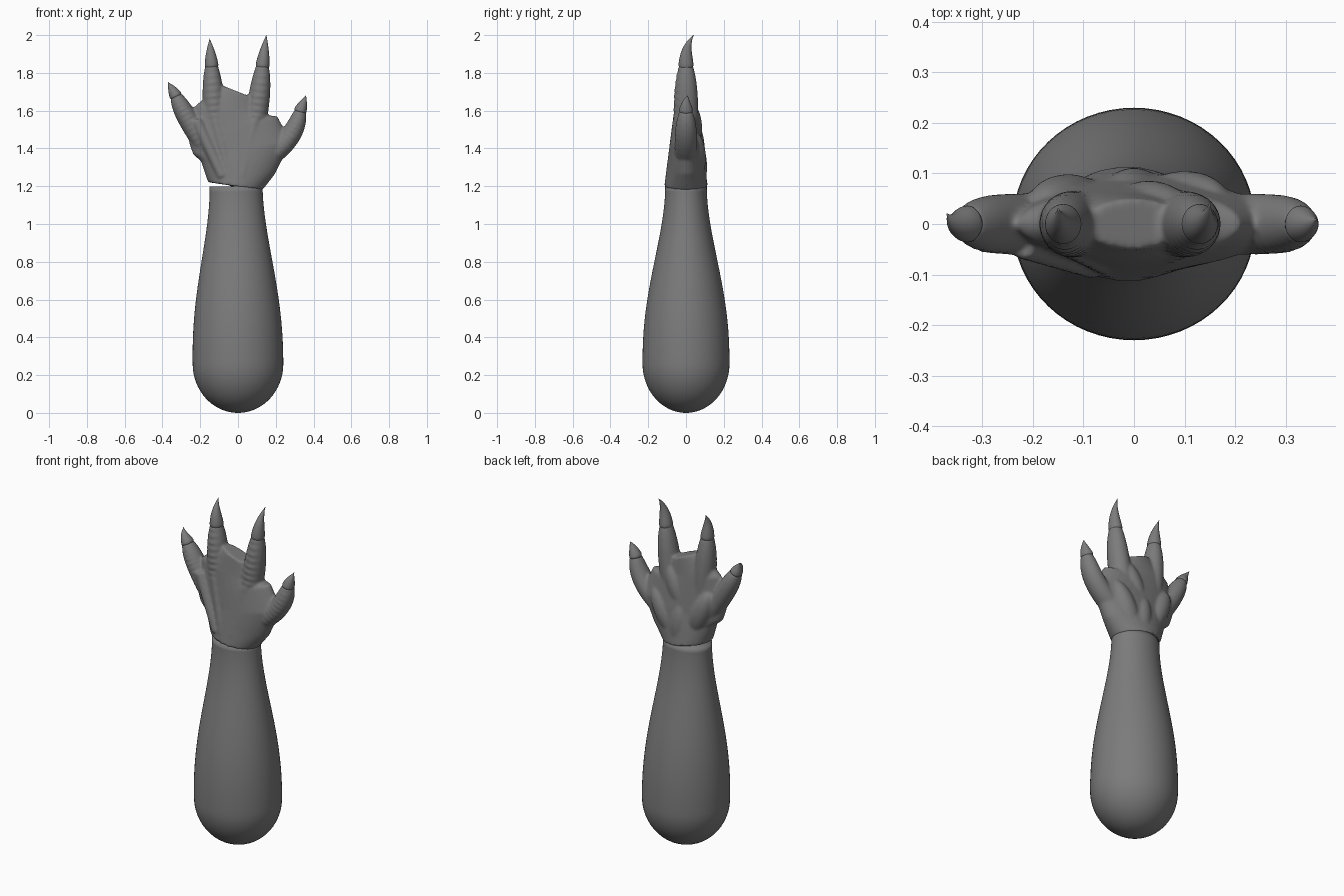
import bpy, bmesh, math
from mathutils import Vector, Matrix

default_cube = bpy.data.objects.get("Cube")
if default_cube:
    bpy.data.objects.remove(default_cube, do_unlink=True)

colour = (0.2, 0.2, 0.2, 1)
grey = bpy.data.materials.new("dark grey skin")
grey.use_nodes = True
grey.diffuse_color = colour
grey.node_tree.nodes["Principled BSDF"].inputs["Base Color"].default_value = colour


def fractions(count):
    """Evenly spaced values from zero to one."""
    return [k / count for k in range(count + 1)]


def loft(bm, stations, sides=32, fold=0):
    """Skin oval rings given as (centre, half width, half depth); fold wrinkles the front."""
    centres = [station[0] for station in stations]
    last = len(centres) - 1
    loops = []
    for k, (centre, width, depth) in enumerate(stations):
        along = centres[min(k + 1, last)] - centres[max(k - 1, 0)]
        side = Vector((along.z, 0, -along.x)).normalized()
        out = along.cross(side).normalized()
        loop = []
        for i in range(sides):
            angle = math.tau * i / sides
            across, front = math.cos(angle), math.sin(angle)
            crease = 1 + fold * math.sin(2 * k) * max(0, -front)
            point = centre + side * width * across + out * depth * front * crease
            loop.append(bm.verts.new(point))
        loops.append(loop)
    for lower, upper in zip(loops, loops[1:]):
        for i in range(sides):
            bm.faces.new((lower[i - 1], lower[i], upper[i], upper[i - 1]))
    bm.faces.new(loops[0])
    bm.faces.new(loops[-1])


def finish(name, bm):
    """Turn the mesh data into a smooth shaded object."""
    bmesh.ops.recalc_face_normals(bm, faces=bm.faces)
    mesh = bpy.data.meshes.new(name)
    bm.to_mesh(mesh)
    bm.free()
    mesh.materials.append(grey)
    mesh.shade_smooth()
    part = bpy.data.objects.new(name, mesh)
    bpy.context.collection.objects.link(part)
    return part


# Forearm: an egg-shaped elbow end, then an eased taper up to the wrist
elbow, wrist = 0.26, 1.2
stations = []
for t in fractions(16)[:-1]:
    angle = math.pi / 2 * t
    swell = max(math.sin(angle), 0.02)
    height = elbow * (1 - math.cos(angle))
    stations.append((Vector((0, 0, height)), 0.24 * swell, 0.23 * swell))
for t in fractions(32):
    s = t ** 1.2
    ease = s * s * (3 - 2 * s)
    centre = Vector((-0.01 * t, 0, elbow + (wrist - elbow) * t))
    stations.append((centre, 0.24 - 0.1 * ease, 0.23 - 0.12 * ease))
bm = bmesh.new()
loft(bm, stations, sides=64)
finish("forearm", bm)


def palm_depth(z):
    """The palm thins steadily from the wrist to the finger webs."""
    return 0.115 - 0.13 * (z - wrist)


# Palm: left and right edges, rising evenly from the wrist to the webs
edges = [(-0.16, 0.13), (-0.2, 0.2), (-0.24, 0.28), (-0.27, 0.22), (-0.23, 0.15), (-0.1, 0.1)]
stations = []
for k, (low, high) in enumerate(edges):
    z = wrist + k / 10
    stations.append((Vector(((low + high) / 2, 0, z)), (high - low) / 2, palm_depth(z)))
hand = bmesh.new()
loft(hand, stations)

# Cushions on the palm side, leaving creases between them
for x, z, lean in ((0.1, 1.35, 0.5), (0, 1.3, -0.1), (-0.13, 1.4, -0.4), (0.03, 1.5, 0.4)):
    place = Matrix.Translation((x, palm_depth(z) - 0.05, z))
    shape = Matrix.Rotation(lean, 4, 'Y') @ Matrix.Diagonal((0.06, 0.06, 0.15, 1))
    bmesh.ops.create_uvsphere(hand, u_segments=24, v_segments=16, radius=1, matrix=place @ shape)


def digit(name, base, bend, root, tip, radius, hook):
    """A finger merged into the hand and a claw hooked toward the palm."""
    base, bend, root, tip = (Vector((x, 0, z)) for x, z in (base, bend, root, tip))
    flesh = []
    for t in fractions(40):
        centre = base.lerp(bend, t).lerp(bend.lerp(root, t), t)
        width = radius * (1 - 0.45 * t ** 5)
        flesh.append((centre, width, width * 1.1))
    loft(hand, flesh, fold=0.06)
    claw = []
    for t in fractions(20):
        centre = root.lerp(tip, t) + Vector((0, hook * t ** 3, 0))
        width = 0.6 * radius * max(1 - t ** 1.5, 0.04)
        claw.append((centre, width, width * 1.1))
    claw.insert(0, (root.lerp(tip, -0.2), radius / 2, radius / 2))
    bm = bmesh.new()
    loft(bm, claw)
    finish(name, bm)


# Four digits, from the outer finger across to the thumb
digit("outer_claw", (-0.15, 1.38), (-0.27, 1.55), (-0.33, 1.68), (-0.37, 1.75), 0.055, 0.02)
digit("second_claw", (-0.1, 1.4), (-0.13, 1.6), (-0.14, 1.84), (-0.15, 1.98), 0.06, 0.03)
digit("third_claw", (0.06, 1.4), (0.11, 1.6), (0.13, 1.84), (0.15, 2), 0.06, 0.04)
digit("thumb_claw", (0.12, 1.33), (0.3, 1.43), (0.33, 1.6), (0.36, 1.68), 0.055, 0.01)

# Bones fanning out under the back of the hand
for foot, knuckle in ((-0.08, -0.22), (-0.04, -0.12), (0.02, 0.09)):
    bone = []
    for t in fractions(12):
        z = wrist + 0.05 + 0.3 * t
        centre = Vector((foot + (knuckle - foot) * t, 0.03 - palm_depth(z), z))
        bone.append((centre, 0.03, 0.03))
    loft(hand, bone)

# Blend palm, fingers and cushions into one soft surface
clawed_hand = finish("clawed_hand", hand)
blend = clawed_hand.modifiers.new("blend", 'REMESH')
blend.mode = 'VOXEL'
blend.voxel_size = 0.007
blend.use_smooth_shade = True
soften = clawed_hand.modifiers.new("soften", 'SMOOTH')
soften.iterations = 8
